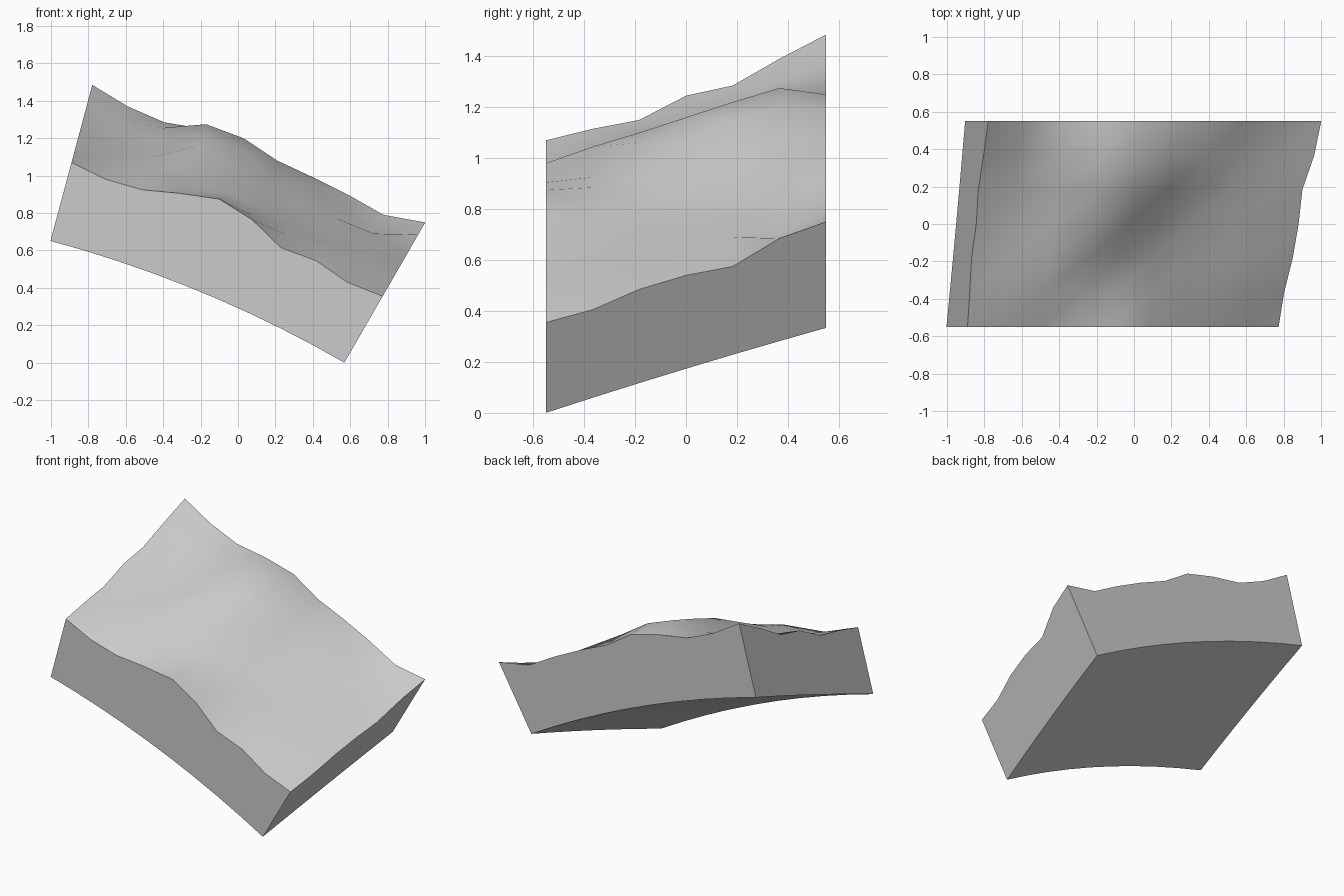
import bpy, bmesh, math

if "Cube" in bpy.data.objects:
    bpy.data.objects.remove(bpy.data.objects["Cube"])

# Surface heights: rows run front to back, columns left to right
HEIGHTS = [
    [1.07, .98, .925, .905, .875, .765, .615, .545, .43, .355],
    [1.115, 1.045, 1.045, .925, .885, .785, .685, .605, .515, .405],
    [1.15, 1.10, 1.10, 1.06, .915, .83, .74, .65, .575, .485],
    [1.245, 1.15, 1.13, 1.16, 1.06, .89, .79, .70, .62, .54],
    [1.285, 1.22, 1.19, 1.22, 1.15, 1.00, .84, .77, .69, .575],
    [1.39, 1.295, 1.255, 1.275, 1.20, 1.08, .95, .82, .70, .685],
    [1.485, 1.37, 1.285, 1.25, 1.195, 1.075, .99, .895, .79, .75],
]
ROWS, COLS = len(HEIGHTS), len(HEIGHTS[0])
CX, CZ = -2.70, -5.67                 # centre of the curved slab
A0, A1 = math.atan(.2685), math.atan(.5765)

bm = bmesh.new()
top, base = [], []
for j, row in enumerate(HEIGHTS):
    t = j / (ROWS - 1)
    y = -.55 + 1.1 * t
    radius = 6.545 + .385 * t + .03 * t * (1 - t)
    top_row, base_row = [], []
    for i, z in enumerate(row):
        a = A0 + (A1 - A0) * i / (COLS - 1)
        top_row.append(bm.verts.new((CX + math.tan(a) * (z - CZ), y, z)))
        base_row.append(bm.verts.new((CX + radius * math.sin(a), y,
                                      max(0, CZ + radius * math.cos(a)))))
    top.append(top_row)
    base.append(base_row)

# Rolling ground on top and the smooth arched underside
for grid in (top, base):
    for j in range(ROWS - 1):
        for i in range(COLS - 1):
            quad = [grid[j][i], grid[j][i + 1], grid[j + 1][i + 1], grid[j + 1][i]]
            bm.faces.new(quad if grid is top else quad[::-1]).smooth = True


# Cut walls around the rim
def rim(grid):
    return (grid[0][:-1] + [r[-1] for r in grid[:-1]]
            + grid[-1][:0:-1] + [r[0] for r in grid[:0:-1]])


upper, lower = rim(top), rim(base)
for k in range(len(upper)):
    n = (k + 1) % len(upper)
    bm.faces.new([lower[k], lower[n], upper[n], upper[k]])
for edge in bm.edges:
    edge.smooth = all(f.smooth for f in edge.link_faces)
bm.normal_update()

mesh = bpy.data.meshes.new("terrain_block")
bm.to_mesh(mesh)
bm.free()
grey = bpy.data.materials.new("light grey")
grey.diffuse_color = (.6, .6, .6, 1)
grey.use_nodes = True
grey.node_tree.nodes["Principled BSDF"].inputs["Base Color"].default_value = grey.diffuse_color
mesh.materials.append(grey)
bpy.context.collection.objects.link(bpy.data.objects.new("terrain_block", mesh))
